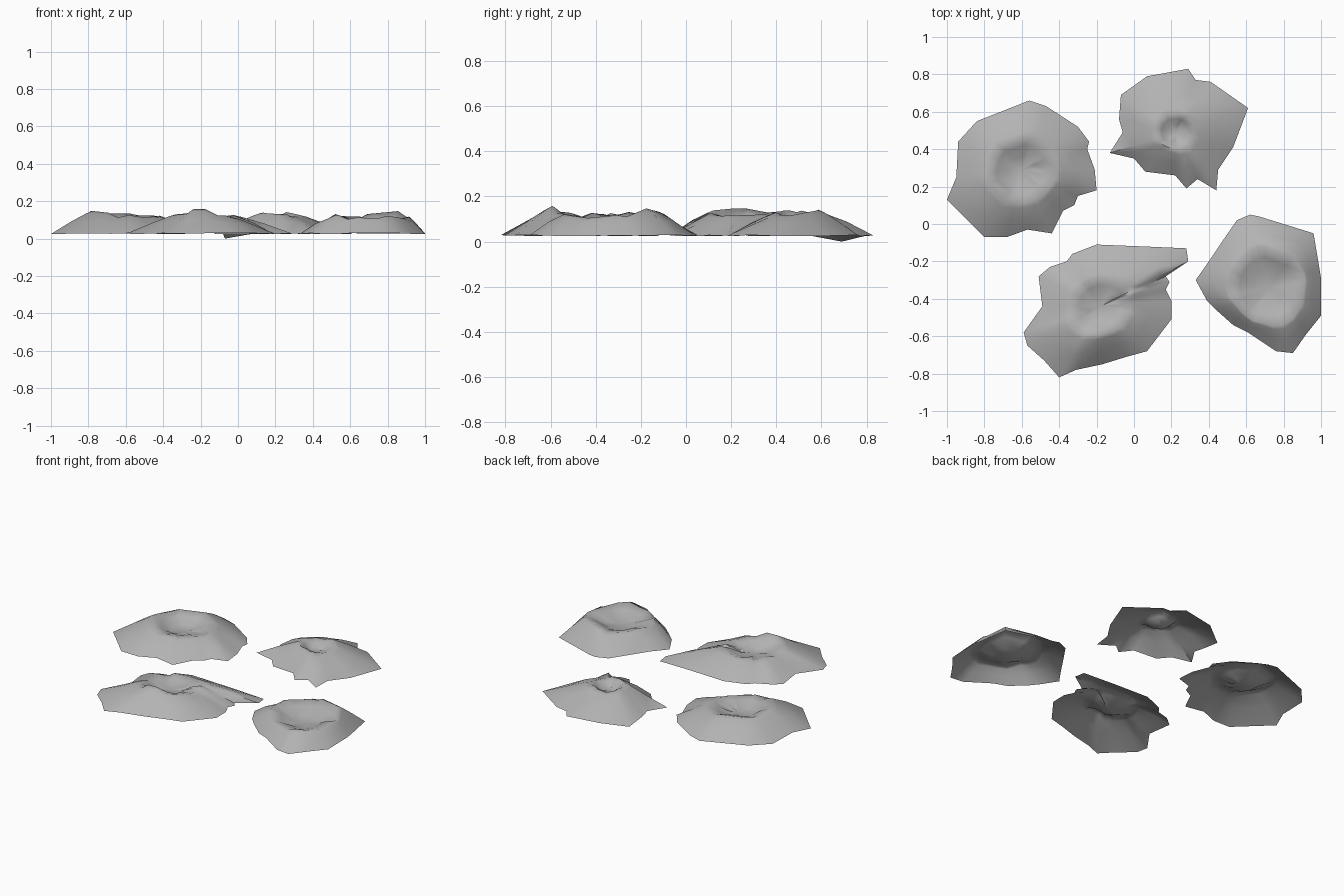
import bpy
import math
import random
from mathutils import Vector

random.seed(4)
default_cube = bpy.data.objects.get("Cube")
if default_cube:
    bpy.data.objects.remove(default_cube, do_unlink=True)

# Single stone colour
stone = bpy.data.materials.new("grey stone")
stone.use_nodes = True
grey = (0.45, 0.45, 0.45, 1)
stone.diffuse_color = grey
stone.node_tree.nodes["Principled BSDF"].inputs["Base Color"].default_value = grey

EDGE = 0.027


def jitter(amount):
    return random.uniform(-amount, amount)


def rim_height(point, base, peaks):
    """Rim level raised by a smooth bump around every peak."""
    height = base
    for x, y, top in peaks:
        distance = (point - Vector((x, y))).length
        height = max(height, base + (top - base) * math.exp(-(distance / 0.1) ** 2))
    return height


def build_crater(name, outline, centre, rim_size, rim_base, floor, peaks, low_point=None):
    """Open mound: ragged foot, slope, rounded uneven rim, shallow bowl."""
    centre = Vector(centre)
    foot = [Vector(p) / 100 for p in outline]
    count = len(foot)
    reaches = [(p - centre).length for p in foot]
    mean = sum(reaches) / count

    rings = [[] for _ in range(6)]
    for index, point in enumerate(foot):
        direction = (point - centre).normalized()
        # Average with the neighbours so the rim ignores spikes in the foot
        local = (reaches[index - 1] + reaches[index] + reaches[(index + 1) % count]) / 3
        rim_reach = rim_size * (0.5 * min(local, mean * 1.3) + 0.5 * mean)
        rim_reach = min(rim_reach, reaches[index] * 0.8)
        rim = centre + direction * rim_reach
        top = rim_height(rim, rim_base, peaks) + jitter(0.011)
        slope = rim.lerp(point, 0.5)
        shoulder = rim.lerp(point, 0.14)
        inner = centre + direction * rim_reach * 0.72
        bowl = centre + direction * rim_reach * 0.4
        foot_z = 0 if index == low_point else EDGE + jitter(0.003)
        rings[0].append((*point, foot_z))
        rings[1].append((*slope, EDGE + (top - EDGE) * 0.56 + jitter(0.007)))
        rings[2].append((*shoulder, EDGE + (top - EDGE) * 0.9))
        rings[3].append((*rim, top))
        rings[4].append((*inner, floor + (top - floor) * 0.6 + jitter(0.006)))
        rings[5].append((*bowl, floor + jitter(0.005)))

    verts = [v for ring in rings for v in ring] + [(*centre, floor - 0.003)]
    faces = []
    for i in range(count):
        j = (i + 1) % count
        for level in range(len(rings) - 1):
            outer, inner = level * count, (level + 1) * count
            faces.append((outer + j, outer + i, inner + i, inner + j))
        last = (len(rings) - 1) * count
        faces.append((last + j, last + i, len(verts) - 1))

    mesh = bpy.data.meshes.new(name)
    mesh.from_pydata(verts, [], faces)
    mesh.materials.append(stone)
    crater = bpy.data.objects.new(name, mesh)
    bpy.context.collection.objects.link(crater)
    bpy.ops.object.select_all(action="DESELECT")
    crater.select_set(True)
    bpy.context.view_layer.objects.active = crater
    bpy.ops.object.shade_smooth_by_angle(angle=math.radians(60))


# Foot outlines in hundredths, running clockwise from the left
back_left_outline = [
    (-100, 13), (-95, 25), (-94, 44), (-84, 55), (-56, 66), (-47, 63),
    (-30, 52), (-24, 44), (-25, 40), (-21, 29), (-20, 18), (-30, 15),
    (-32, 10), (-38, 7), (-44, -5), (-57, -3), (-68, -7), (-80, -7)]
back_right_outline = [
    (-13, 38), (-6, 49), (-8, 56), (-7, 69), (7, 79), (29, 83),
    (33, 77), (41, 76), (61, 62), (53, 41), (45, 29), (44, 18),
    (34, 24), (28, 19), (22, 26), (6, 28), (0, 35)]
front_left_outline = [
    (-59, -58), (-49, -44), (-51, -28), (-45, -23), (-36, -20), (-33, -16),
    (-20, -11), (5, -12), (28, -13), (29, -20), (17, -28), (19, -31),
    (17, -35), (20, -41), (20, -51), (7, -68), (-4, -71), (-17, -75),
    (-31, -78), (-40, -82), (-48, -73), (-57, -65)]
front_right_outline = [
    (33, -30), (40, -20), (46, -11), (55, 2), (62, 5), (67, 4),
    (96, -5), (99, -23), (100, -29), (100, -49), (92, -59), (85, -69),
    (76, -68), (61, -58), (53, -54), (44, -46), (39, -41)]

build_crater("back_left_crater", back_left_outline, (-0.6, 0.29), 0.5, 0.122, 0.085,
             [(-0.76, 0.23, 0.155), (-0.6, 0.45, 0.14)])
build_crater("back_right_crater", back_right_outline, (0.22, 0.49), 0.32, 0.118, 0.092,
             [(0.27, 0.57, 0.143), (0.14, 0.5, 0.143)], low_point=3)
build_crater("front_left_crater", front_left_outline, (-0.18, -0.44), 0.43, 0.112, 0.085,
             [(-0.21, -0.57, 0.157), (-0.15, -0.33, 0.13)])
build_crater("front_right_crater", front_right_outline, (0.72, -0.34), 0.62, 0.112, 0.07,
             [(0.78, -0.17, 0.155), (0.56, -0.3, 0.13)])
